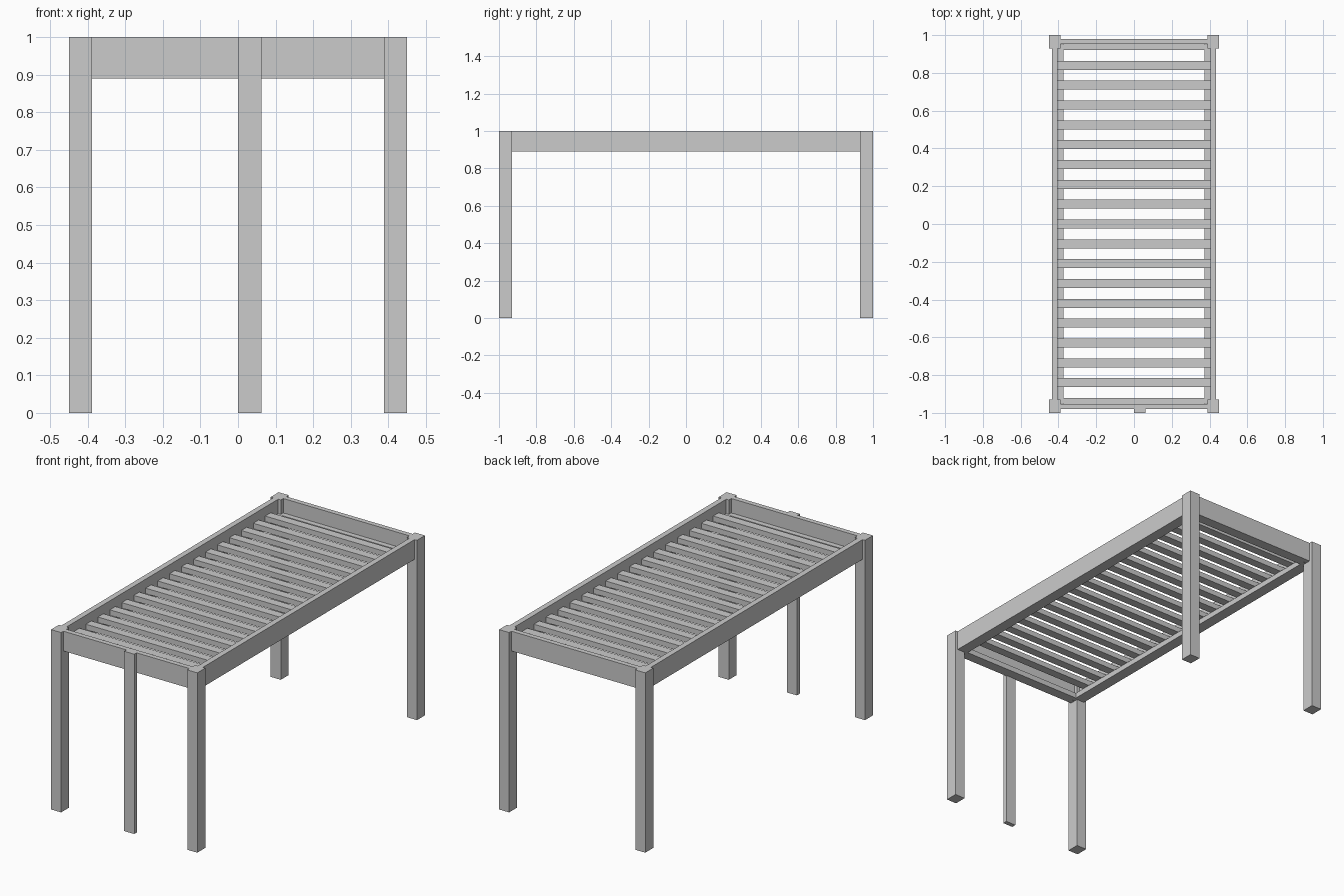
import bpy

if "Cube" in bpy.data.objects:
    bpy.data.objects.remove(bpy.data.objects["Cube"])


def box(name, x, y, z):
    """Box from (min, max) ranges on each axis."""
    bpy.ops.mesh.primitive_cube_add(
        size=1, location=[(r[0] + r[1]) / 2 for r in (x, y, z)])
    ob = bpy.context.object
    ob.name = name
    ob.scale = [r[1] - r[0] for r in (x, y, z)]
    bpy.ops.object.transform_apply(location=False, rotation=False, scale=True)
    return ob


def span(side, a, b):
    """Range a..b placed on the positive or negative side."""
    return tuple(sorted((side * a, side * b)))


ends = {-1: "front", 1: "back"}
sides = {-1: "left", 1: "right"}

# Corner legs
for sx, s in sides.items():
    for sy, e in ends.items():
        box(f"{e}_{s}_leg", span(sx, 0.388, 0.45), span(sy, 0.93, 1.0), (0, 1.0))

# Side rails and the slat ledges inside them
for sx, s in sides.items():
    box(f"{s}_rail", span(sx, 0.404, 0.435), (-0.98, 0.98), (0.89, 1.0))
    box(f"{s}_ledge", span(sx, 0.373, 0.404), (-0.95, 0.95), (0.89, 0.92))

# End rails and their ledges
for sy, e in ends.items():
    box(f"{e}_rail", (-0.404, 0.404), span(sy, 0.952, 0.98), (0.89, 1.0))
    box(f"{e}_ledge", (-0.373, 0.373), span(sy, 0.922, 0.952), (0.89, 0.92))

# Extra support leg at the front
box("front_middle_leg", (0, 0.062), (-1.0, -0.975), (0, 1.0))

# Slats resting on the ledges
for i in range(17):
    y = (i - 8) * 0.105
    box(f"slat_{i + 1}", (-0.404, 0.404), (y - 0.024, y + 0.024), (0.92, 0.95))
